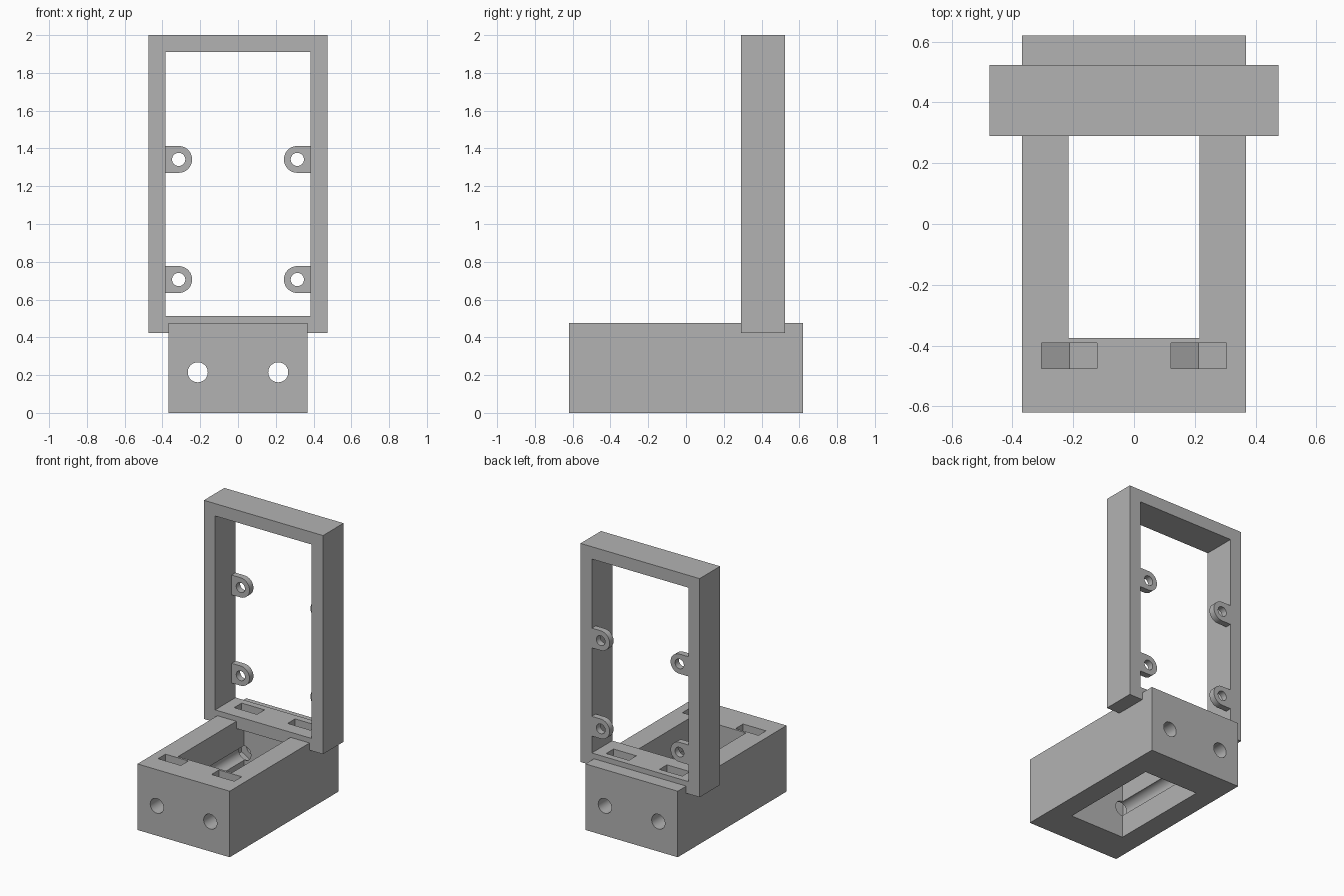
import bpy, bmesh
from math import sin, cos, pi, radians

if "Cube" in bpy.data.objects:
    bpy.data.objects.remove(bpy.data.objects["Cube"])

grey = bpy.data.materials.new("matte grey")
grey.use_nodes = True
colour = (0.45, 0.45, 0.45, 1)
grey.diffuse_color = colour
grey.node_tree.nodes["Principled BSDF"].inputs["Base Color"].default_value = colour


def prism(name, profile, y0, y1):
    """Extrude an x-z outline from y0 back to y1."""
    bm = bmesh.new()
    face = bm.faces.new([bm.verts.new((x, y0, z)) for x, z in profile])
    grown = bmesh.ops.extrude_face_region(bm, geom=[face])["geom"]
    verts = [v for v in grown if isinstance(v, bmesh.types.BMVert)]
    bmesh.ops.translate(bm, verts=verts, vec=(0, y1 - y0, 0))
    bmesh.ops.recalc_face_normals(bm, faces=bm.faces)
    mesh = bpy.data.meshes.new(name)
    bm.to_mesh(mesh)
    bm.free()
    mesh.materials.append(grey)
    obj = bpy.data.objects.new(name, mesh)
    bpy.context.collection.objects.link(obj)
    return obj


def box(name, half_width, y0, y1, z0, z1):
    w = half_width
    return prism(name, [(-w, z0), (w, z0), (w, z1), (-w, z1)], y0, y1)


def arc(cx, cz, r, start, end, steps):
    return [(cx + r * cos(start + (end - start) * i / steps),
             cz + r * sin(start + (end - start) * i / steps)) for i in range(steps + 1)]


def bore(x, z, r, y0, y1):
    return prism("bore_cutter", arc(x, z, r, 0, 2 * pi, 48)[:-1], y0, y1)


def cut(target, cutters):
    """Subtract each cutter from the target."""
    bpy.context.view_layer.objects.active = target
    for c in cutters:
        c.hide_render = True
        mod = target.modifiers.new("cut", "BOOLEAN")
        mod.operation = "DIFFERENCE"
        mod.solver = "EXACT"
        mod.object = c
        bpy.ops.object.modifier_apply(modifier=mod.name)


def smooth(obj):
    bpy.ops.object.select_all(action="DESELECT")
    obj.select_set(True)
    bpy.context.view_layer.objects.active = obj
    bpy.ops.object.shade_smooth_by_angle(angle=radians(30))


FRAME_Y = (0.29, 0.523)
ROD_X, ROD_Z = 0.213, 0.215

# Main solids
base = box("base", 0.368, -0.62, 0.62, 0, 0.476)
frame = box("frame", 0.475, *FRAME_Y, 0.424, 2)

# Cutters: base well, seat for the frame, and frame window
well = box("well_cutter", 0.216, -0.375, 0.375, -0.2, 0.7)
seat = box("seat_cutter", 0.475, *FRAME_Y, 0.424, 0.8)
window = box("window_cutter", 0.385, 0.1, 0.8, 0.513, 1.911)

# Long rod bores and pointed nut slots at both ends
bores, slots = [], []
for side in (-1, 1):
    x = side * ROD_X
    bores.append(bore(x, ROD_Z, 0.053, -0.8, 0.8))
    outline = [(x - 0.091, 0.6), (x - 0.091, ROD_Z - 0.053), (x, ROD_Z - 0.105),
               (x + 0.091, ROD_Z - 0.053), (x + 0.091, 0.6)]
    for y0, y1 in ((-0.476, -0.391), (0.391, 0.476)):
        slots.append(prism("slot_cutter", outline, y0, y1))

cut(base, [well, seat] + bores + slots)
cut(frame, [window] + slots)
helpers = [well, seat, window] + bores + slots

# Rounded mounting tabs inside the frame, flush with its back
tabs = []
for side, label in ((1, "left"), (-1, "right")):
    for z, level in ((0.706, "lower"), (1.342, "upper")):
        rounded = arc(0.314, z, 0.071, pi / 2, 3 * pi / 2, 24)
        outline = [(0.385, z + 0.071)] + rounded + [(0.385, z - 0.071)]
        tab = prism(f"{label}_{level}_tab", [(side * x, h) for x, h in outline],
                    FRAME_Y[1] - 0.045, FRAME_Y[1])
        hole = bore(side * 0.314, z, 0.035, 0.3, 0.7)
        cut(tab, [hole])
        helpers.append(hole)
        tabs.append(tab)

for h in helpers:
    bpy.data.objects.remove(h)
for part in [base, frame] + tabs:
    smooth(part)
